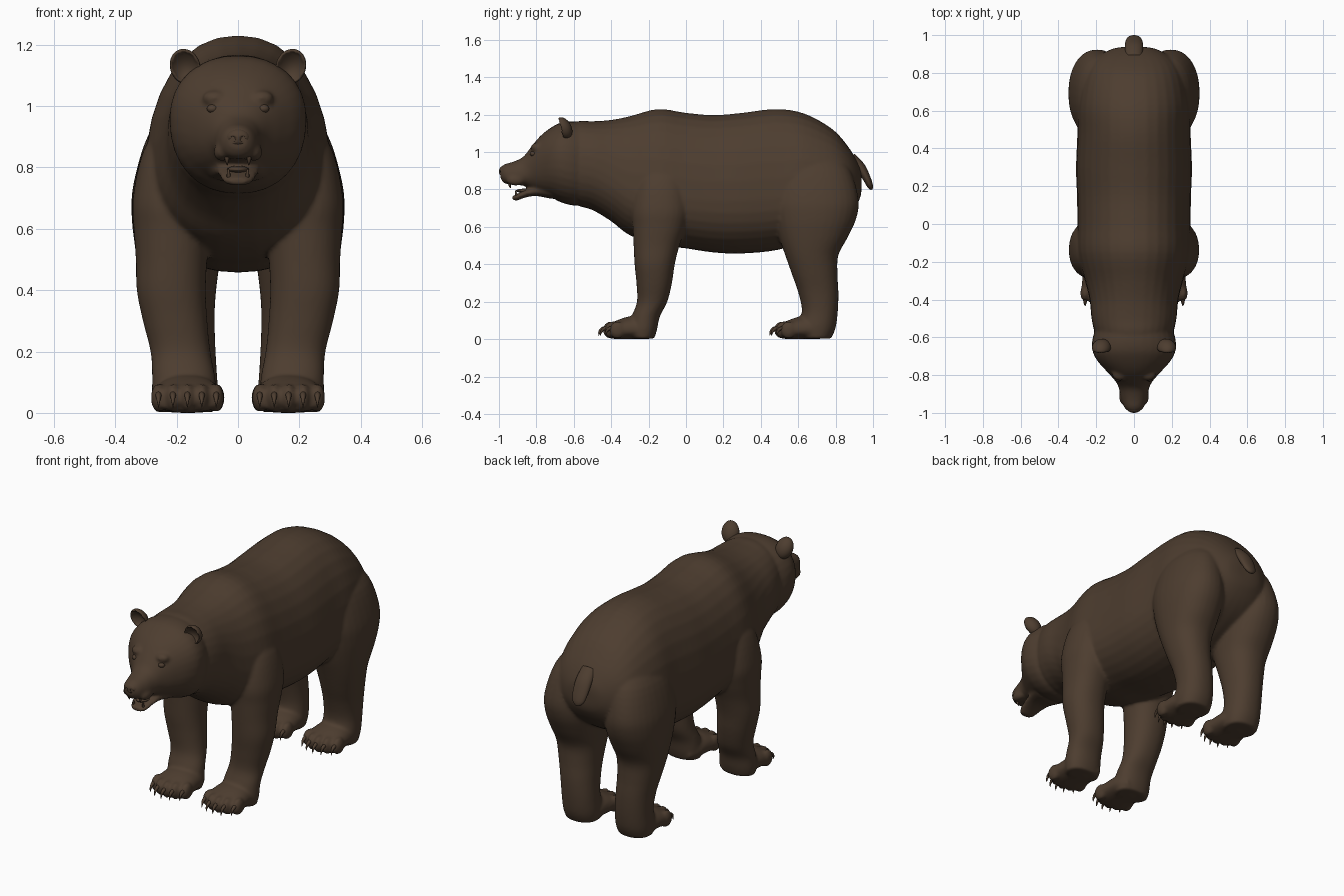
import bpy, bmesh, math
from mathutils import Vector, Matrix

fur = bpy.data.materials.new("dark_brown_fur")
fur.diffuse_color = (0.075, 0.047, 0.029, 1)


def dense(rows, n=4):
    """Catmull-Rom interpolation between the given rows."""
    out = []
    for i in range(len(rows) - 1):
        p = [rows[max(0, min(len(rows) - 1, i + k))] for k in (-1, 0, 1, 2)]
        for j in range(n):
            t = j / n
            out.append([0.5 * (2 * b + (c - a) * t + (2 * a - 5 * b + 4 * c - d) * t * t
                               + (3 * b - a - 3 * c + d) * t ** 3) for a, b, c, d in zip(*p)])
    return out + [list(rows[-1])]


def skin_rings(bm, rings):
    loops = [[bm.verts.new(p) for p in r] for r in rings]
    for a, b in zip(loops, loops[1:]):
        for i in range(len(a)):
            j = (i + 1) % len(a)
            bm.faces.new((a[i], a[j], b[j], b[i]))
    bm.faces.new(loops[0])
    bm.faces.new(loops[-1][::-1])


def power(v, e):
    return math.copysign(abs(v) ** (2 / e), v)


def circle(n=32):
    return [(math.cos(2 * math.pi * i / n), math.sin(2 * math.pi * i / n)) for i in range(n)]


def loft_y(bm, rows, cx=0, dy=0, e=2.2):
    """Rows along y: y, bottom, top, half width, height of the widest point."""
    skin_rings(bm, [[(cx + w * power(c, e), y + dy,
                      zm + ((top - zm) if s > 0 else (zm - bot)) * power(s, e)) for c, s in circle()]
                    for y, bot, top, w, zm in dense(rows)])


def loft_z(bm, rows, side, e=2.2):
    """Rows along z: z, front, back, inner x, outer x."""
    skin_rings(bm, [[(side * ((x0 + x1) / 2 + (x1 - x0) / 2 * power(c, e)),
                      (y0 + y1) / 2 + (y1 - y0) / 2 * power(s, e), z) for c, s in circle()]
                    for z, y0, y1, x0, x1 in dense(rows)])


def tube(bm, rows, n=12):
    """Tube in a y-z plane: x, y, z, half width, half thickness."""
    pts = dense(rows)
    rings = []
    for i, (x, y, z, a, b) in enumerate(pts):
        p, q = pts[max(i - 1, 0)], pts[min(i + 1, len(pts) - 1)]
        t = Vector((0, q[1] - p[1], q[2] - p[2])).normalized()
        nrm = Vector((0, -t.z, t.y))
        rings.append([Vector((x + a * c, y, z)) + nrm * b * s for c, s in circle(n)])
    skin_rings(bm, rings)


def ball(bm, centre, radii, seg=24):
    m = Matrix.Translation(centre) @ Matrix.Diagonal((*radii, 1))
    return bmesh.ops.create_uvsphere(bm, u_segments=seg, v_segments=seg * 2 // 3,
                                     radius=1, matrix=m)["verts"]


def finish(bm, name):
    bmesh.ops.recalc_face_normals(bm, faces=bm.faces)
    me = bpy.data.meshes.new(name)
    for f in bm.faces:
        f.smooth = True
    bm.to_mesh(me)
    bm.free()
    me.materials.append(fur)
    ob = bpy.data.objects.new(name, me)
    bpy.context.collection.objects.link(ob)
    return ob


# Body: torso, head, jaw, legs and feet fused into one skin
bm = bmesh.new()
loft_y(bm, [(-.66, .77, 1.13, .16, .95), (-.58, .715, 1.165, .205, .93), (-.5, .69, 1.165, .225, .92),
            (-.4, .63, 1.172, .235, .87), (-.3, .555, 1.192, .26, .80), (-.15, .505, 1.23, .30, .77),
            (0, .485, 1.21, .30, .75), (.15, .463, 1.198, .302, .74), (.3, .458, 1.21, .307, .74),
            (.48, .475, 1.23, .30, .75), (.63, .52, 1.207, .30, .78), (.78, .59, 1.125, .27, .80),
            (.87, .66, 1.025, .215, .82), (.925, .74, .93, .12, .83), (.938, .79, .88, .05, .835)])
loft_y(bm, [(-.5, .76, 1.13, .16, .95), (-.58, .715, 1.162, .212, .94), (-.66, .728, 1.16, .222, .96),
            (-.72, .757, 1.132, .197, .96), (-.78, .78, 1.085, .145, .94), (-.83, .803, 1.025, .10, .91),
            (-.87, .82, .975, .08, .88), (-.92, .826, .95, .07, .87), (-.97, .832, .935, .052, .88),
            (-.992, .86, .918, .03, .89)])
loft_y(bm, [(-.72, .75, .83, .10, .79), (-.8, .765, .815, .075, .79), (-.86, .757, .797, .063, .78),
            (-.905, .74, .776, .05, .76), (-.928, .745, .765, .028, .756)])
FRONT_LEG = [(.97, -.2, -.05, .12, .24), (.85, -.26, 0, .1, .31), (.7, -.29, .02, .09, .343),
             (.6, -.285, 0, .09, .34), (.5, -.28, -.035, .1, .333), (.4, -.275, -.06, .105, .33),
             (.3, -.265, -.075, .1, .31), (.2, -.262, -.1, .09, .285), (.12, -.29, -.14, .075, .28),
             (.05, -.3, -.155, .07, .28), (.002, -.29, -.17, .08, .27)]
HIND_LEG = [(1.0, .54, .80, .08, .22), (.9, .48, .88, .06, .295), (.75, .46, .922, .05, .34),
            (.65, .47, .912, .04, .347), (.55, .495, .868, .05, .337), (.45, .53, .815, .065, .32),
            (.35, .565, .81, .075, .30), (.25, .6, .815, .075, .28), (.15, .62, .812, .07, .27),
            (.06, .6, .80, .065, .27), (.002, .62, .775, .075, .26)]
FOOT = [(-.17, .01, .08, .07, .04), (-.22, 0, .12, .1, .05), (-.3, 0, .122, .11, .05),
        (-.37, 0, .1, .115, .045), (-.405, .005, .08, .1, .04)]
FEET = [(s, cx, dy) for s in (1, -1) for cx, dy in ((.165, 0), (.163, .915))]
for s in (1, -1):
    loft_z(bm, FRONT_LEG, s)
    loft_z(bm, HIND_LEG, s)
    # brows and cheeks
    ball(bm, (s * .075, -.795, 1.025), (.042, .035, .026))
    ball(bm, (s * .052, -.91, .85), (.028, .05, .03))
for s, cx, dy in FEET:
    loft_y(bm, FOOT, s * cx, dy)
    for i in range(-2, 3):
        ball(bm, (s * (cx + i * .047), -.402 + .009 * i * i + dy, .049), (.0255, .044, .047), 16)
body = finish(bm, "body")
rm = body.modifiers.new("fuse", 'REMESH')
rm.mode = 'VOXEL'
rm.voxel_size = .009
rm.use_smooth_shade = True
sm = body.modifiers.new("soften", 'SMOOTH')
sm.factor, sm.iterations = .5, 6

# Ears: flattened balls with the front half dished inward
bm = bmesh.new()
for s in (1, -1):
    c = Vector((s * .172, -.655, 1.128))
    for v in ball(bm, c, (.05, .045, .058), 32):
        d = v.co - c
        if d.y < 0:
            r = math.hypot(d.x / .05, d.z / .058)
            d.y = -.014 + .032 * (1 - r * r) if r < .85 else d.y * .7
        d.y -= .25 * d.z
        d.x += s * .1 * d.z
        v.co = c + d
finish(bm, "ears")

# Nose with nostril dents
bm = bmesh.new()
for v in ball(bm, (0, -.978, .897), (.037, .022, .028), 40):
    for s in (1, -1):
        if v.co.y < -.978 and math.hypot(v.co.x - s * .017, v.co.z - .892) < .009:
            v.co.y += .012
finish(bm, "nose")

# Eyes
bm = bmesh.new()
for s in (1, -1):
    ball(bm, (s * .083, -.817, .991), (.019, .017, .014))
finish(bm, "eyes")

# Tongue and canine teeth
bm = bmesh.new()
ball(bm, (0, -.855, .793), (.036, .055, .012))
finish(bm, "tongue")
bm = bmesh.new()
for s in (1, -1):
    tube(bm, [(s * .036, -.945, .845, .008, .008), (s * .036, -.943, .825, .007, .007),
              (s * .035, -.938, .806, .001, .001)], 8)
    tube(bm, [(s * .03, -.905, .765, .007, .007), (s * .031, -.91, .785, .005, .005),
              (s * .031, -.908, .798, .001, .001)], 8)
finish(bm, "canine_teeth")

# Claws
bm = bmesh.new()
for s, cx, dy in FEET:
    for i in range(-2, 3):
        x, y = s * (cx + i * .047), .009 * i * i + dy
        tube(bm, [(x, -.425 + y, .062, .011, .011), (x, -.45 + y, .054, .009, .009),
                  (x, -.463 + y, .037, .005, .006), (x, -.467 + y, .018, .001, .001)], 8)
finish(bm, "claws")

# Tail
bm = bmesh.new()
tube(bm, [(0, .88, .97, .045, .03), (0, .93, .92, .048, .028), (0, .962, .868, .046, .022),
          (0, .982, .825, .037, .017), (0, .99, .805, .02, .01), (0, .992, .799, .006, .004)], 20)
finish(bm, "tail")
